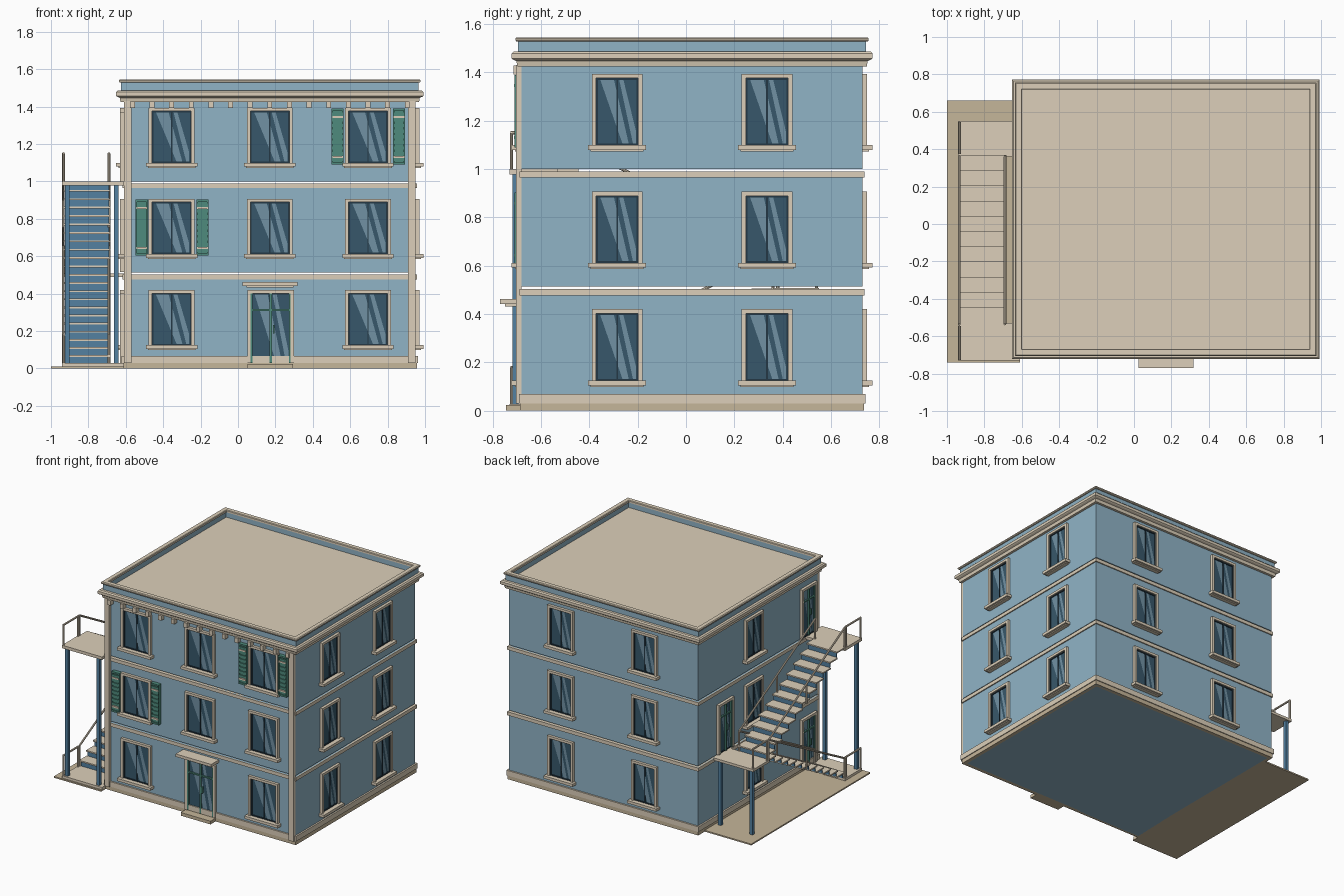
import bpy, bmesh
from math import radians
from mathutils import Matrix, Vector

if "Cube" in bpy.data.objects:
    bpy.data.objects.remove(bpy.data.objects["Cube"])

I = Matrix.Identity(4)


def mat(name, rgb):
    m = bpy.data.materials.new(name)
    m.diffuse_color = [(c / 255) ** 2.2 for c in rgb] + [1]
    m.use_nodes = True
    m.node_tree.nodes["Principled BSDF"].inputs["Base Color"].default_value = m.diffuse_color
    return m


WALL = mat("blue_wall", (143, 178, 197))
STONE = mat("stone", (219, 206, 184))
PAVE = mat("paving", (196, 180, 152))
GLASS = mat("glass", (58, 88, 106))
SHINE = mat("glass_shine", (112, 144, 162))
DARK = mat("sash", (40, 58, 70))
TEAL = mat("teal", (80, 138, 124))
STEEL = mat("blue_steel", (84, 128, 160))


def finish(name, bm, m):
    bmesh.ops.recalc_face_normals(bm, faces=bm.faces[:])
    me = bpy.data.meshes.new(name)
    bm.to_mesh(me)
    bm.free()
    me.materials.append(m)
    ob = bpy.data.objects.new(name, me)
    bpy.context.collection.objects.link(ob)
    return ob


def boxes(name, items, m, M=I):
    """One object from boxes given as (x0, x1, y0, y1, z0, z1)."""
    bm = bmesh.new()
    for x0, x1, y0, y1, z0, z1 in items:
        c = Vector((x0 + x1, y0 + y1, z0 + z1)) / 2
        s = Matrix.Diagonal((abs(x1 - x0), abs(y1 - y0), abs(z1 - z0), 1))
        bmesh.ops.create_cube(bm, size=1, matrix=M @ Matrix.Translation(c) @ s)
    return finish(name, bm, m)


def polys(name, faces, m, M=I):
    bm = bmesh.new()
    for f in faces:
        bm.faces.new([bm.verts.new(M @ Vector(p)) for p in f])
    return finish(name, bm, m)


def tubes(name, segs, m, r=0.007):
    """Thin bars between pairs of points."""
    bm = bmesh.new()
    for a, b in segs:
        a, b = Vector(a), Vector(b)
        d = b - a
        T = Matrix.Translation((a + b) / 2) @ d.to_track_quat('Z', 'Y').to_matrix().to_4x4()
        bmesh.ops.create_cone(bm, cap_ends=True, segments=8, radius1=r, radius2=r, depth=d.length, matrix=T)
    return finish(name, bm, m)


# building footprint
X0, X1, Y0, Y1 = -0.61, 0.95, -0.68, 0.73
CX, CY = (X0 + X1) / 2, (Y0 + Y1) / 2


def moulding(name, profile, m):
    """Closed profile of (outward offset, z) swept round the footprint."""
    bm = bmesh.new()
    rings = [[bm.verts.new(p) for p in ((X0 - o, Y0 - o, z), (X1 + o, Y0 - o, z),
                                        (X1 + o, Y1 + o, z), (X0 - o, Y1 + o, z))] for o, z in profile]
    for a, b in zip(rings, rings[1:] + rings[:1]):
        for i in range(4):
            j = (i + 1) % 4
            bm.faces.new((a[i], a[j], b[j], b[i]))
    return finish(name, bm, m)


def rect(o0, o1, z0, z1):
    return [(o0, z0), (o1, z0), (o1, z1), (o0, z1)]


# storeys, with a narrow open joint above each band
for k, (z0, z1) in enumerate([(0.0, 0.503), (0.513, 0.99), (1.0, 1.45)]):
    boxes(f"storey_{k + 1}", [(X0, X1, Y0, Y1, z0, z1)], WALL)
moulding("plinth", rect(-0.02, 0.006, 0.0, 0.03), PAVE)
moulding("base_band", rect(-0.02, 0.012, 0.03, 0.068), STONE)
moulding("band_1", rect(-0.02, 0.008, 0.477, 0.503), STONE)
moulding("band_2", rect(-0.02, 0.008, 0.965, 0.99), STONE)

# roof, cornice and parapet
moulding("cornice", [(-0.02, 1.425), (0.018, 1.425), (0.022, 1.447), (0.034, 1.452),
                     (0.042, 1.458), (0.042, 1.478), (0.034, 1.486), (-0.02, 1.486)], STONE)
boxes("roof", [(X0, X1, Y0, Y1, 1.44, 1.488)], STONE)
moulding("parapet", rect(-0.005, 0.015, 1.486, 1.532), WALL)
moulding("parapet_cap", [(-0.012, 1.528), (0.022, 1.528), (0.026, 1.533), (0.026, 1.54),
                         (0.021, 1.545), (-0.008, 1.545), (-0.012, 1.541)], STONE)

# front corner strips and dentils
boxes("corner_strips", [(X0, X0 + 0.04, -0.703, Y0, 0.03, 1.43),
                        (X1 - 0.04, X1, -0.703, Y0, 0.03, 1.43)], STONE)
boxes("dentils", [(x - 0.013, x + 0.013, -0.714, Y0, 1.392, 1.428)
                  for x in [CX + (i - 7) * 0.105 for i in range(15)]], STONE)

# wall frames: local x along the wall, -y outward, z up
WALLS = {"front": ((CX, Y0, 0), 0), "right": ((X1, CY, 0), 90),
         "back": ((CX, Y1, 0), 180), "left": ((X0, CY, 0), -90)}
FRAMES = {n: Matrix.Translation(p) @ Matrix.Rotation(radians(a), 4, 'Z') for n, (p, a) in WALLS.items()}


def glazing(name, M, w, z0, z1, surround):
    """Stone surround, dark sash, glass and diagonal reflections."""
    h, t = w / 2, 0.018
    b = h - t
    boxes(name + "_frame", [(-h, -b, -surround, 0.01, z0, z1), (b, h, -surround, 0.01, z0, z1),
                            (-b, b, -surround, 0.01, z1 - t, z1)], STONE, M)
    boxes(name + "_glass", [(-b, b, -0.004, 0.01, z0, z1 - t)], GLASS, M)
    s, zt = 0.007, z1 - t
    boxes(name + "_sash", [(-b, -b + s, -0.01, 0, z0, zt), (b - s, b, -0.01, 0, z0, zt),
                           (-s / 2, s / 2, -0.01, 0, z0, zt), (-b, b, -0.01, 0, zt - s, zt),
                           (-b, b, -0.01, 0, z0, z0 + s)], DARK, M)
    y, lo, hi = -0.0055, z0 + s, zt - s
    polys(name + "_shine", [[(u * b, y, v) for u, v in q] for q in (
        ((-0.8, hi), (-0.15, hi), (0.55, lo), (0.25, lo)),
        ((0.1, hi), (0.3, hi), (0.9, lo + 0.05), (0.9, lo), (0.75, lo)))], SHINE, M)


def window(name, wall, u, k, w, surround=0.02):
    z0, z1 = 0.125 + 0.487 * k, 0.42 + 0.487 * k
    M = FRAMES[wall] @ Matrix.Translation((u, 0, 0))
    glazing(name, M, w, z0, z1, surround)
    h = w / 2 + 0.015
    boxes(name + "_sill", [(-h, h, -surround - 0.022, 0.01, z0 - 0.02, z0),
                           (-h + 0.01, h - 0.01, -surround - 0.008, 0.01, z0 - 0.026, z0 - 0.02)], STONE, M)


def door(name, wall, u, z0, w, height):
    M = FRAMES[wall] @ Matrix.Translation((u, 0, 0))
    glazing(name, M, w, z0, z0 + height, 0.02)
    b = w / 2 - 0.018
    boxes(name + "_bars", [(-0.006, 0.006, -0.016, 0, z0, z0 + height - 0.018),
                           (-b, b, -0.015, 0, z0 + height * 0.71, z0 + height * 0.71 + 0.01),
                           (-b, -b + 0.01, -0.015, 0, z0, z0 + height - 0.018),
                           (b - 0.01, b, -0.015, 0, z0, z0 + height - 0.018),
                           (0.012, 0.02, -0.022, 0, z0 + height * 0.4, z0 + height * 0.52)], TEAL, M)


for k in range(3):
    for i in (-1, 0, 1):
        if k or i:
            window(f"front_window_{k}_{i + 1}", "front", i * 0.525, k, 0.245)
    for i in (-1, 1):
        window(f"right_window_{k}_{i + 1}", "right", i * 0.31, k, 0.21)
        window(f"back_window_{k}_{i + 1}", "back", i * 0.345, k, 0.21)
    window(f"left_window_{k}", "left", -0.06, k, 0.21)

# front entrance
door("front_door", "front", 0.005, 0.03, 0.25, 0.39)
boxes("front_canopy", [(0.025, 0.318, -0.77, Y0, 0.442, 0.463), (0.045, 0.298, -0.75, Y0, 0.432, 0.442)], STONE)
boxes("front_step", [(0.05, 0.295, -0.745, Y0, 0, 0.024)], PAVE)


# shutters
def shutter(name, x0, z0):
    x1, z1, y = x0 + 0.065, z0 + 0.3, -0.7
    boxes(name, [(x0, x1, y, Y0, z0, z1)], TEAL)
    n = 9
    slats = [(x0 + 0.009, x1 - 0.009, y - 0.007, y, z0 + 0.02 + i * 0.03, z0 + 0.038 + i * 0.03) for i in range(n)]
    stiles = [(x0, x0 + 0.008, y - 0.009, y, z0, z1), (x1 - 0.008, x1, y - 0.009, y, z0, z1),
              (x0, x1, y - 0.009, y, z0, z0 + 0.012), (x0, x1, y - 0.009, y, z1 - 0.012, z1)]
    boxes(name + "_slats", slats + stiles, TEAL)
    boxes(name + "_straps", [(x0 + 0.004, x1 - 0.004, y - 0.012, y, z0 + d, z0 + d + 0.011)
                             for d in (0.035, 0.25)], STONE)


for k, x in enumerate((-0.547, -0.222)):
    shutter(f"middle_shutter_{k}", x, 0.603)
for k, x in enumerate((0.5, 0.828)):
    shutter(f"top_shutter_{k}", x, 1.09)

# doors onto the outside stair
for k, (y, z) in enumerate([(-0.56, 0.03), (0.42, 0.515), (-0.56, 1.0)]):
    door(f"stair_door_{k}", "left", CY - y, z, 0.18, 0.37)

# outside stair: paving, landings, posts
SX0, SX1, YF, YB = -0.925, -0.69, -0.53, 0.36
boxes("paving", [(-1.0, X0, -0.74, 0.66, 0, 0.01)], PAVE)
boxes("ground_landing", [(-0.94, X0, -0.73, YF, 0.01, 0.028)], STONE)
boxes("middle_landing", [(-0.94, X0, YB, 0.55, 0.488, 0.507)], STONE)
boxes("upper_landing", [(-0.94, X0, -0.73, YF, 0.978, 1.0)], STONE)
boxes("landing_posts", [(x - 0.012, x + 0.012, y - 0.012, y + 0.012, 0.01, z)
                        for y, z in ((-0.705, 0.98), (0.525, 0.49)) for x in (-0.912, -0.652)], STEEL)


def flight(name, ya, yb, za, zb, n=11):
    run, rise = (yb - ya) / n, (zb - za) / n
    s = 1 if run > 0 else -1
    treads, risers = [], []
    for i in range(n):
        y, z = ya + i * run, za + (i + 1) * rise
        treads.append((SX0 - 0.008, SX1 + 0.008, y - s * 0.008, y + run, z - 0.01, z))
        risers.append((SX0, SX1, y, y + s * 0.006, z - rise, z - 0.01))
    boxes(name + "_treads", treads, STONE)
    boxes(name + "_risers", risers, STEEL)
    segs, H = [], 0.15
    for x in (-0.934, -0.69):
        pts = [Vector((x, ya + (yb - ya) * t, za + (zb - za) * t)) for t in (0, 0.5, 1)]
        up = Vector((0, 0, H))
        segs += [(p, p + up) for p in pts]
        segs.append((pts[0] + up, pts[2] + up))
    tubes(name + "_handrails", segs, STONE)


flight("lower_flight", YF, YB, 0.028, 0.505)
flight("upper_flight", YB, YF - 0.005, 0.505, 1.0)

# outer landing rails
for name, ya, yb, z in (("ground_rail", -0.722, -0.55, 0.028), ("middle_rail", 0.38, 0.54, 0.505),
                        ("upper_rail", -0.722, -0.55, 1.0)):
    x, h = -0.932, 0.15
    tubes(name, [((x, ya, z), (x, ya, z + h)), ((x, yb, z), (x, yb, z + h)),
                 ((x, ya - 0.005, z + h), (x, yb + 0.005, z + h))], STONE)
